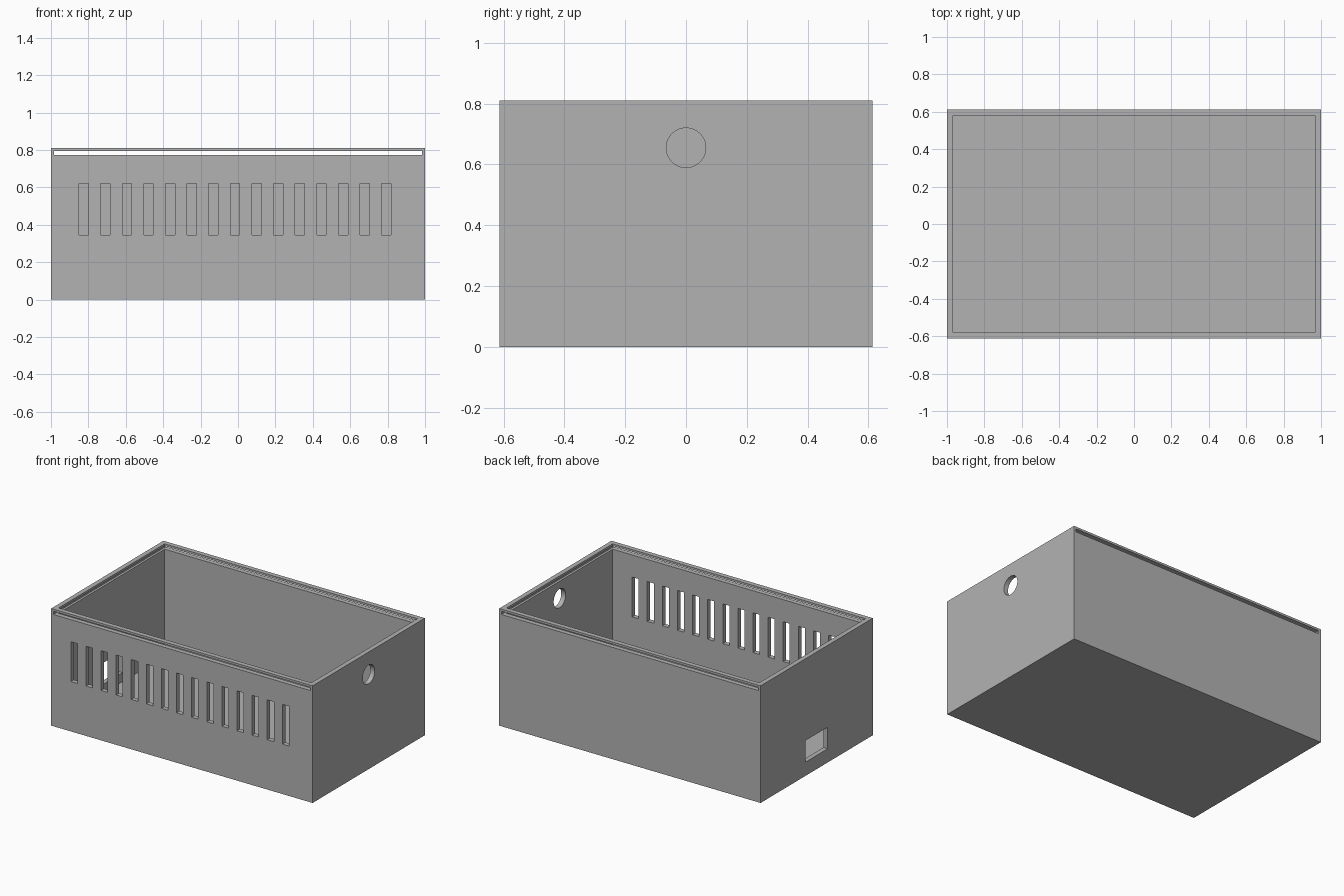
import bpy
import math

cube = bpy.data.objects.get("Cube")
if cube:
    bpy.data.objects.remove(cube, do_unlink=True)

W, D, H = 2.0, 1.226, 0.81      # outer size
WALL = 0.033

grey = bpy.data.materials.new("plain_grey")
grey.use_nodes = True
colour = (0.45, 0.45, 0.45, 1)
grey.diffuse_color = colour
grey.node_tree.nodes["Principled BSDF"].inputs["Base Color"].default_value = colour


def block(name, x, y, z):
    """Box from (low, high) ranges on each axis."""
    bpy.ops.mesh.primitive_cube_add(size=1, location=[sum(r) / 2 for r in (x, y, z)])
    ob = bpy.context.object
    ob.name = name
    ob.scale = [r[1] - r[0] for r in (x, y, z)]
    bpy.ops.object.transform_apply(location=True, rotation=False, scale=True)
    return ob


def cut(target, cutter):
    """Subtract the cutter, then discard it."""
    cutter.hide_render = True
    mod = target.modifiers.new(cutter.name, 'BOOLEAN')
    mod.operation = 'DIFFERENCE'
    mod.solver = 'EXACT'
    mod.object = cutter
    bpy.context.view_layer.objects.active = target
    bpy.ops.object.modifier_apply(modifier=mod.name)
    bpy.data.objects.remove(cutter, do_unlink=True)


# Open-topped enclosure
box = block("enclosure", (-W / 2, W / 2), (-D / 2, D / 2), (0, H))
box.data.materials.append(grey)
ix, iy = W / 2 - WALL, D / 2 - WALL
cut(box, block("cavity", (-ix, ix), (-iy, iy), (WALL, H + 0.1)))

# Sliding lid channel: open front and back, grooved into the side walls
cut(box, block("lid_channel", (-0.983, 0.983), (-D, D), (0.773, 0.795)))

# Row of ventilation slots in the front wall
for i in range(15):
    cx = -0.825 + i * 0.1156
    cut(box, block("vent_slot", (cx - 0.025, cx + 0.025), (-0.7, -0.5), (0.345, 0.62)))

# Rectangular port in the right wall
cut(box, block("socket_port", (-1.1, -0.9), (-0.12, 0.12), (0.095, 0.244)))

# Round cable hole in the left wall
bpy.ops.mesh.primitive_cylinder_add(vertices=48, radius=0.065, depth=0.2,
                                    location=(1, 0, 0.655), rotation=(0, math.pi / 2, 0))
hole = bpy.context.object
hole.name = "cable_hole"
cut(box, hole)

# Smooth the hole only, keep every corner sharp
bpy.ops.object.select_all(action='DESELECT')
box.select_set(True)
bpy.context.view_layer.objects.active = box
bpy.ops.object.shade_smooth_by_angle(angle=math.radians(30))
